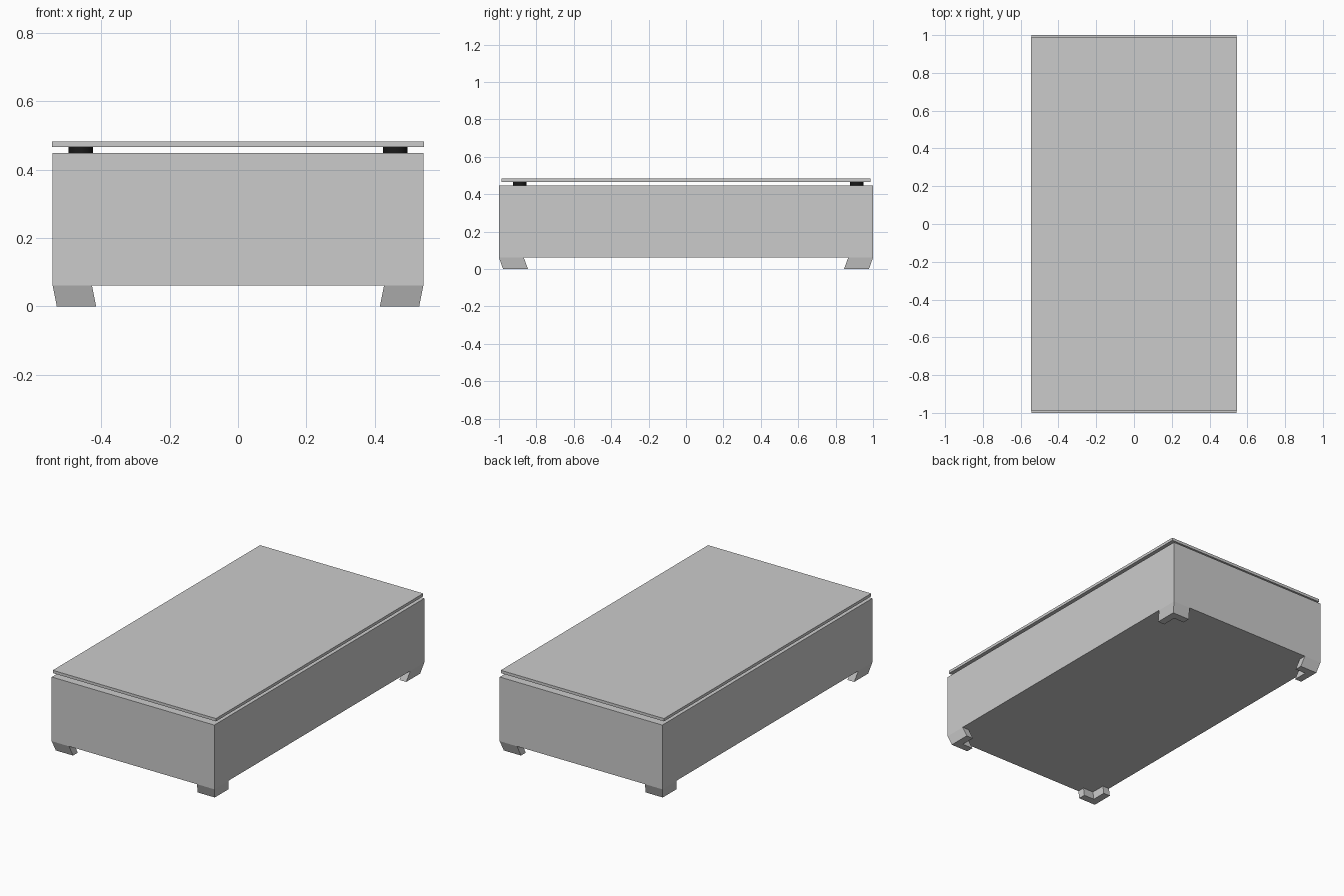
import bpy, bmesh

if "Cube" in bpy.data.objects:
    bpy.data.objects.remove(bpy.data.objects["Cube"])

BODY_X, BODY_Y = 0.542, 1.0
BODY_Z0, BODY_Z1 = 0.061, 0.448
PLATE_Z0, PLATE_Z1 = 0.466, 0.483


def box(name, hx, hy, z0, z1):
    bpy.ops.mesh.primitive_cube_add(size=1, location=(0, 0, (z0 + z1) / 2))
    ob = bpy.context.object
    ob.name = name
    ob.scale = (2 * hx, 2 * hy, z1 - z0)
    bpy.ops.object.transform_apply(location=True, rotation=False, scale=True)
    return ob


# Closed base box and the raised top plate
box("base_box", BODY_X, BODY_Y, BODY_Z0, BODY_Z1)
box("top_plate", 0.544, 0.987, PLATE_Z0, PLATE_Z1)

# Dark round spacer pads between base and plate
dark = bpy.data.materials.new("dark_rubber")
dark.diffuse_color = (0.01, 0.01, 0.01, 1)
dark.use_nodes = True
dark.node_tree.nodes["Principled BSDF"].inputs["Base Color"].default_value = dark.diffuse_color
for side, x in (("left", -0.46), ("right", 0.46)):
    for end, y in (("front", -0.89), ("back", 0.912)):
        bpy.ops.mesh.primitive_cylinder_add(
            vertices=32, radius=0.036, depth=PLATE_Z0 - BODY_Z1,
            location=(x, y, (PLATE_Z0 + BODY_Z1) / 2))
        pad = bpy.context.object
        pad.name = f"spacer_pad_{end}_{side}"
        pad.data.materials.append(dark)
        bpy.ops.object.shade_smooth_by_angle()


# L-shaped corner feet that lean inward towards the floor
def corner_foot(name, sx, sy):
    ax, ay, t = 0.115, 0.133, 0.045
    lean_x, lean_y = 0.012, 0.022
    outline = [(0, 0), (ax, 0), (ax, t), (t, t), (t, ay), (0, ay)]
    bm = bmesh.new()
    top = [bm.verts.new((sx * (BODY_X - u), sy * (BODY_Y - v), BODY_Z0))
           for u, v in outline]
    low = [bm.verts.new((sx * (BODY_X - u - lean_x), sy * (BODY_Y - v - lean_y), 0))
           for u, v in outline]
    bm.faces.new(top)
    bm.faces.new(low[::-1])
    for i in range(len(outline)):
        j = (i + 1) % len(outline)
        bm.faces.new((top[i], low[i], low[j], top[j]))
    bmesh.ops.recalc_face_normals(bm, faces=bm.faces)
    mesh = bpy.data.meshes.new(name)
    bm.to_mesh(mesh)
    bm.free()
    bpy.context.collection.objects.link(bpy.data.objects.new(name, mesh))


for side, sx in (("left", -1), ("right", 1)):
    for end, sy in (("front", -1), ("back", 1)):
        corner_foot(f"foot_{end}_{side}", sx, sy)
